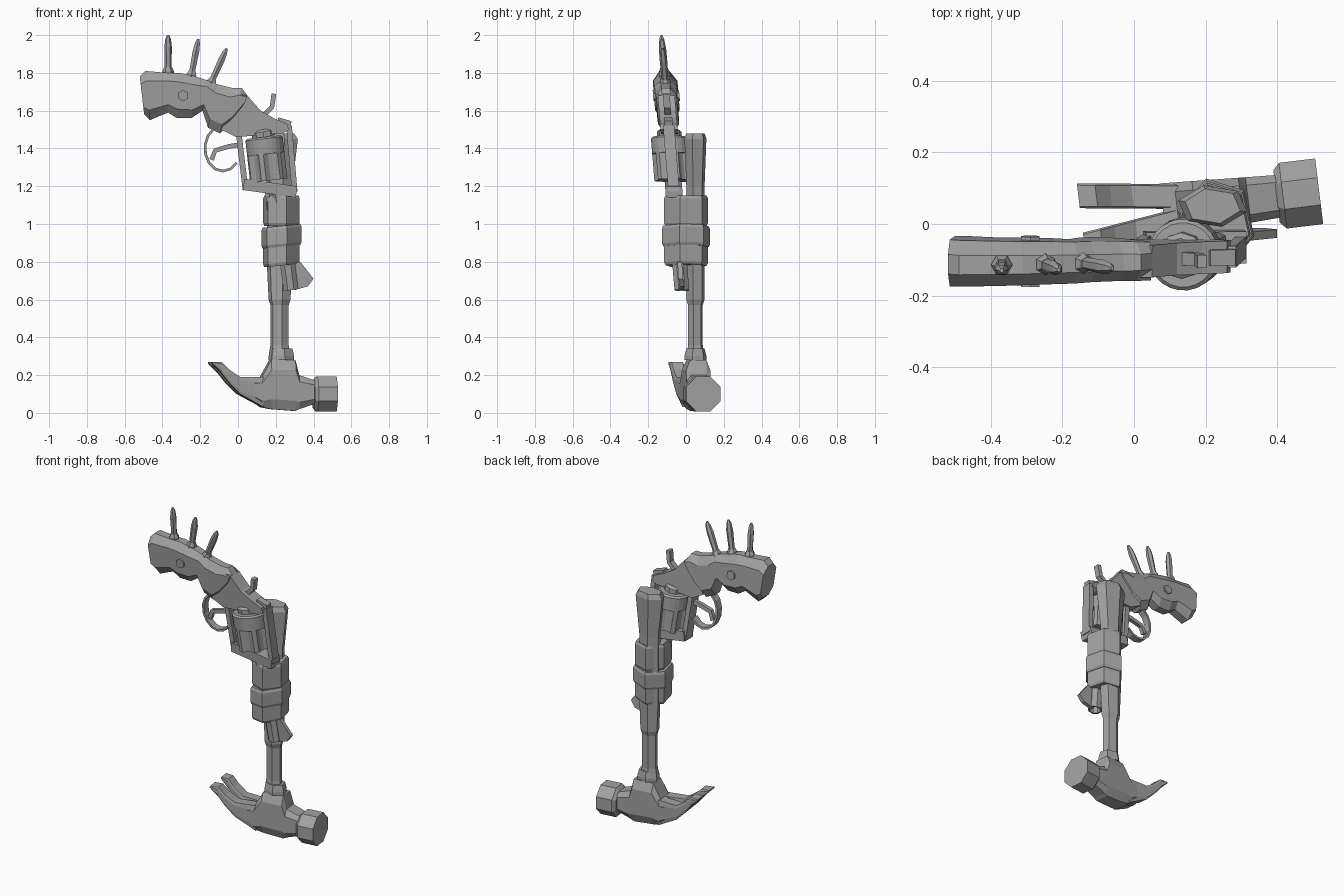
import bpy, bmesh
from math import cos, sin, tau, radians
from mathutils import Vector, Matrix

cube = bpy.data.objects.get("Cube")
if cube:
    bpy.data.objects.remove(cube)

grey = (.36, .36, .36, 1)
steel = bpy.data.materials.new("plain grey")
steel.use_nodes = True
steel.diffuse_color = grey
steel.node_tree.nodes["Principled BSDF"].inputs["Base Color"].default_value = grey


def gun_lean(point):
    """The gun plane drifts towards the front as it rises."""
    return point + Vector((0, .03 - .08 * point.z, 0))


def head_turn(point):
    """The hammer head is swung slightly about the handle."""
    pivot = Vector((.22, 0, 0))
    return Matrix.Rotation(radians(7), 3, "Z") @ (point - pivot) + pivot + Vector((0, .055, 0))


def upright(point):
    return point


def loft(name, rings, place, bore=0):
    """Skin equal rings and cap both ends; bore hollows the last cap."""
    bm = bmesh.new()
    rows = [[bm.verts.new(place(point)) for point in ring] for ring in rings]
    count = len(rows[0])
    for lower, upper in zip(rows, rows[1:]):
        for i in range(count):
            j = (i + 1) % count
            bm.faces.new((lower[i], lower[j], upper[j], upper[i]))
    bm.faces.new(rows[0])
    end = bm.faces.new(rows[-1])
    bmesh.ops.recalc_face_normals(bm, faces=bm.faces)
    if bore:
        bmesh.ops.inset_region(bm, faces=[end], thickness=.01)
        bmesh.ops.inset_region(bm, faces=[end], thickness=.002, depth=-bore)
    mesh = bpy.data.meshes.new(name)
    bm.to_mesh(mesh)
    bm.free()
    mesh.materials.append(steel)
    bpy.context.collection.objects.link(bpy.data.objects.new(name, mesh))


def polygon(sides, width, depth, spin=0.0, flute=1.0):
    """Flat polygon; a flute below one sinks every second pair of corners."""
    corners = []
    for i in range(sides):
        angle = tau * (i + spin) / sides
        scale = flute if i % 4 > 1 else 1
        corners.append(Vector((width * cos(angle), depth * sin(angle), 0)) * scale)
    return corners


def slab(name, outline, half):
    """Gun plate with an x-z outline, thick along y."""
    loft(name, [[Vector((x, y, z)) for x, z in outline] for y in (-half, half)], gun_lean)


def rod(name, start, end, steps, sides=6, place=gun_lean, spin=0.0, flute=1.0, bore=0):
    """Turned bar between two x-z points; steps are (fraction, radius)."""
    a, b = (Vector((x, 0, z)) for x, z in (start, end))
    aim = (b - a).to_track_quat("Z", "Y")
    rings = [[a.lerp(b, part) + aim @ corner for corner in polygon(sides, radius, radius, spin, flute)]
             for part, radius in steps]
    loft(name, rings, place, bore)


def column(name, centre, levels, tilt=0.0):
    """Upright hexagonal column; levels are (height, half width, half depth)."""
    rings = []
    for height, width, depth in levels:
        middle = Vector((*centre, height))
        rings.append([middle + corner + Vector((0, 0, tilt * corner.x))
                      for corner in polygon(6, width, depth, spin=-.25)])
    loft(name, rings, upright)


def chamfered(name, stations, place, half, edge, shift=lambda x: 0, lean=lambda x: 0):
    """Eight-sided sections along x; stations are (x, top, bottom)."""
    rings = []
    for x, top, bottom in stations:
        side = []
        for drop, part in ((0, edge), (.2, 1), (.8, 1), (1, edge)):
            fall = drop * (top - bottom)
            side.append(Vector((x - lean(x) * fall, half(x) * part, top - fall)))
        side += [Vector((p.x, -p.y, p.z)) for p in reversed(side)]
        rings.append([p + Vector((0, shift(x), 0)) for p in side])
    loft(name, rings, place)


def strap(name, path, thickness, half):
    """Flat gun bar swept along an x-z path."""
    points = [Vector((x, 0, z)) for x, z in path]
    last = len(points) - 1
    across = Vector((0, half, 0))
    rings = []
    for i, point in enumerate(points):
        along = (points[min(i + 1, last)] - points[max(i - 1, 0)]).normalized()
        side = Vector((-along.z, 0, along.x)) * thickness / 2
        rings.append([point + side + across, point + side - across,
                      point - side - across, point - side + across])
    loft(name, rings, gun_lean)


# Hammer handle and collar
column("handle", (.22, .05), [(.3, .06, .05), (.36, .05, .04), (.57, .05, .04), (.6, .06, .05),
                              (.8, .07, .05), (1.2, .07, .05), (1.45, .1, .06), (1.48, .08, .05)])
column("collar", (.23, .05), [(.28, .07, .06), (.3, .07, .06), (.34, .06, .05)])

# Bands that bind the gun to the handle
for name, bottom, top, radius, tilt in (("lower_band", .78, .9, .1, .1),
                                        ("middle_band", .88, .99, .11, .1),
                                        ("upper_band", .99, 1.15, .1, 0)):
    narrow, bevel = radius * .94, .015
    column(name, (.23, 0), [(bottom, narrow, narrow * 1.2), (bottom + bevel, radius, radius * 1.2),
                            (top - bevel, radius, radius * 1.2), (top, narrow, narrow * 1.2)], tilt)

# Hammer head
chamfered("hammer_body", [(.08, .18, .06), (.12, .19, .03), (.17, .28, .02), (.3, .28, .01),
                          (.32, .2, .02), (.41, .17, .05)],
          head_turn, half=lambda x: .08 - .05 * x, edge=.65)
for name, side in (("back_claw", 1), ("front_claw", -1)):
    chamfered(name, [(.13, .19, .03), (0, .19, .1), (-.06, .23, .16), (-.1, .27, .21), (-.15, .27, .26)],
              head_turn, half=lambda x: .035, edge=.85,
              shift=lambda x: side * (.05 - .13 * x))
rod("striking_face", (.4, .1), (.52, .1), [(0, .08), (.15, .1), (1, .1)],
    sides=8, place=head_turn, spin=.5)

# Gun grip with finger grooves and a screw through it
chamfered("grip", [(-.52, 1.78, 1.58), (-.49, 1.81, 1.55), (-.37, 1.8, 1.59), (-.31, 1.8, 1.56),
                   (-.22, 1.78, 1.56), (-.16, 1.76, 1.6), (-.11, 1.74, 1.51), (-.03, 1.72, 1.48),
                   (.02, 1.72, 1.53), (.05, 1.68, 1.64)],
          gun_lean, half=lambda x: .055 - .02 * x, edge=.42, lean=lambda x: .8 * x + .3)
slab("grip_screw", [(p.x - .29, p.y + 1.68) for p in polygon(6, .03, .03, spin=.5)], .07)

# Spikes with hex nuts, fanning out along the grip
for name, base, tip in (("rear_spike", (-.37, 1.79), (-.37, 2)),
                        ("middle_spike", (-.25, 1.77), (-.21, 1.98)),
                        ("front_spike", (-.15, 1.73), (-.06, 1.93))):
    rod(name, base, tip, [(0, .017), (.7, .02), (.9, .015), (1, .006)])
    rod(name + "_nut", base, tip, [(0, .03), (.1, .03), (.2, .02)])

# Gun frame around the cylinder window
slab("rear_frame", [(-.09, 1.5), (-.01, 1.46), (.24, 1.48), (.27, 1.5), (.26, 1.53),
                    (.19, 1.56), (.12, 1.6), (.05, 1.68), (0, 1.69)], .045)
strap("bottom_strap", [(.005, 1.47), (.04, 1.18)], .03, .036)
strap("top_strap", [(.27, 1.52), (.3, 1.17)], .03, .03)
strap("front_frame", [(.03, 1.21), (.31, 1.17)], .06, .045)
strap("rear_sight", [(.21, 1.55), (.28, 1.53)], .03, .022)
strap("hammer_spur", [(.13, 1.57), (.18, 1.62), (.19, 1.69)], .025, .018)

# Fluted cylinder
rear, middle, front = (.137, 1.46), (.147, 1.37), (.163, 1.23)
rod("recoil_plate", (.13, 1.5), rear, [(0, .05), (.3, .065), (1, .065)], sides=10)
rod("cylinder_rear", rear, middle, [(0, .09), (.1, .1), (1, .1)], sides=24, spin=.5)
rod("cylinder_flutes", middle, front, [(0, .1), (1, .1)], sides=24, spin=.5, flute=.8)

# Barrel, ejector rod and front sight
rod("barrel", (.21, 1.2), (.28, .65), [(0, .045), (1, .042)], sides=8, spin=.5, bore=.08)
rod("ejector_rod", (.16, 1.2), (.21, .8), [(0, .024), (1, .024)])
slab("front_sight", [(.3, .8), (.33, .8), (.4, .71), (.37, .67), (.3, .65)], .012)

# Trigger and its rounded guard
guard = [radians(angle) for angle in range(120, 330, 25)]
strap("trigger_guard", [(.095 * cos(a) - .08, .12 * sin(a) + 1.4) for a in guard], .014, .022)
strap("trigger", [(.01, 1.42), (-.05, 1.41), (-.12, 1.39), (-.14, 1.34)], .025, .012)
